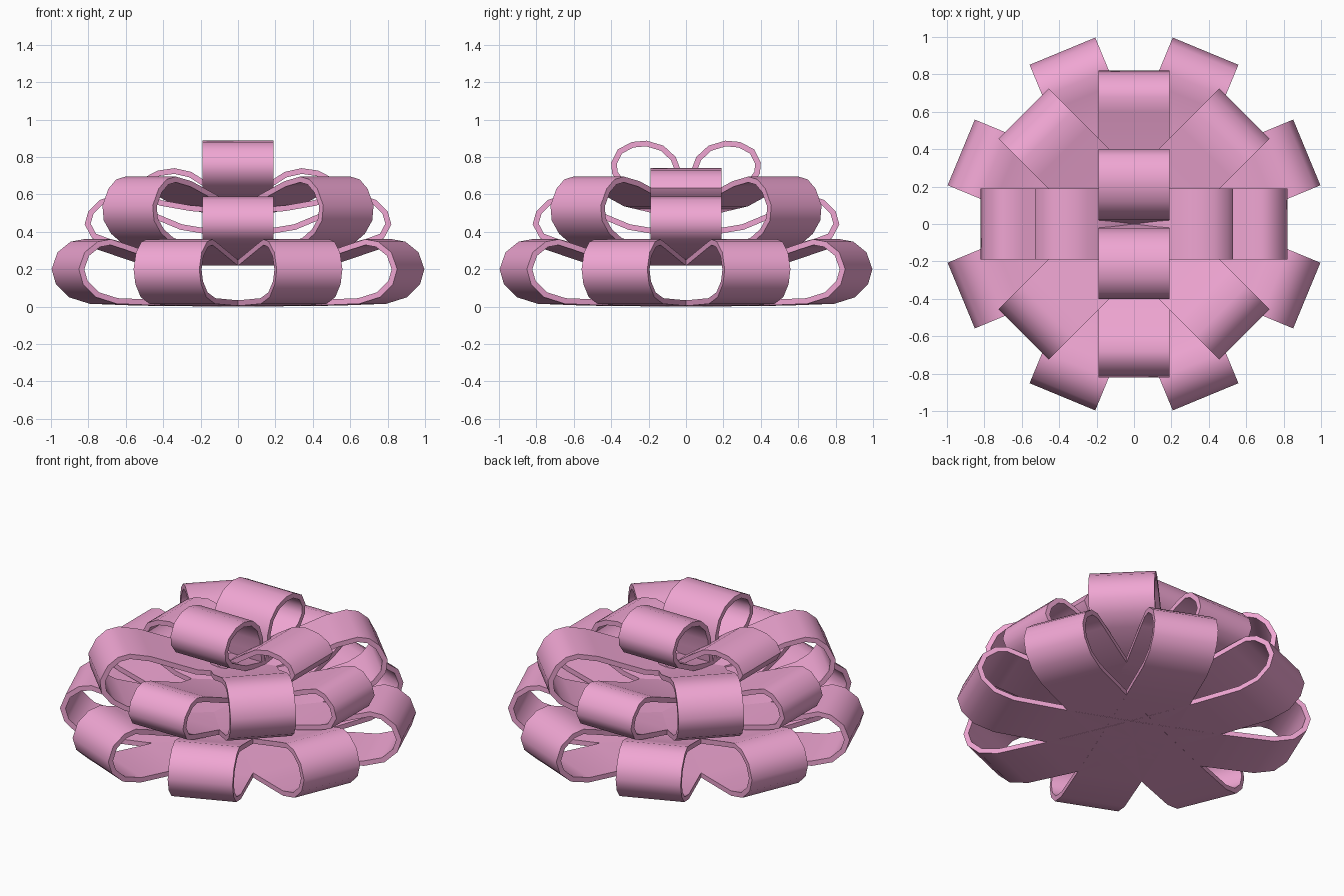
import bpy, math
from mathutils import Vector, Matrix

if "Cube" in bpy.data.objects:
    bpy.data.objects.remove(bpy.data.objects["Cube"])

HALF_WIDTH = 0.19
THICK = 0.03

pink = bpy.data.materials.new("pink_ribbon")
pink.diffuse_color = (0.87, 0.38, 0.65, 1)
pink.use_nodes = True
pink.node_tree.nodes["Principled BSDF"].inputs["Base Color"].default_value = pink.diffuse_color


def inset(points, t):
    """Offset an open profile to its left (the inside of the loop)."""
    pts = [Vector(p) for p in points]
    out = []
    for i, p in enumerate(pts):
        normals = []
        for a, b in ((i - 1, i), (i, i + 1)):
            if a >= 0 and b < len(pts):
                d = (pts[b] - pts[a]).normalized()
                normals.append(Vector((-d.y, d.x)))
        n = sum(normals, Vector((0, 0))).normalized()
        out.append(p + n * t / max(n.dot(normals[0]), 0.5))
    return out


def ribbon_loop(name, profile, degrees):
    """Sweep a radius/height profile across the ribbon width, then turn it."""
    outer = [Vector(p) for p in profile]
    inner = inset(profile, THICK)
    rot = Matrix.Rotation(math.radians(degrees), 3, 'Z')
    n = len(outer)
    verts = [rot @ Vector((p.x, y, p.y))
             for line in (outer, inner)
             for y in (-HALF_WIDTH, HALF_WIDTH) for p in line]
    A, B, C, D = 0, n, 2 * n, 3 * n
    faces = []
    for i in range(n - 1):
        j = i + 1
        faces += [(A + i, B + i, B + j, A + j), (C + i, C + j, D + j, D + i),
                  (A + i, A + j, C + j, C + i), (B + i, D + i, D + j, B + j)]
    faces += [(A, C, D, B), (A + n - 1, B + n - 1, D + n - 1, C + n - 1)]
    faces = [f[::-1] for f in faces]
    mesh = bpy.data.meshes.new(name)
    mesh.from_pydata(verts, [], faces)
    mesh.materials.append(pink)
    obj = bpy.data.objects.new(name, mesh)
    bpy.context.collection.objects.link(obj)
    bpy.ops.object.select_all(action='DESELECT')
    obj.select_set(True)
    bpy.context.view_layer.objects.active = obj
    bpy.ops.object.shade_smooth_by_angle(angle=math.radians(55))


# Profiles run from the bottom centre, around the outside, to the top centre
bottom = [(0, 0), (0.5, 0.005), (0.78, 0.015), (0.90, 0.05), (0.975, 0.12),
          (1.0, 0.2), (0.966, 0.29), (0.89, 0.347), (0.815, 0.36),
          (0.73, 0.335), (0.46, 0.25), (0.3, 0.25), (0, 0.25)]
cardinal = [(0, 0.23), (0.45, 0.27), (0.70, 0.335), (0.78, 0.365),
            (0.82, 0.44), (0.80, 0.51), (0.74, 0.57), (0.68, 0.588),
            (0.60, 0.565), (0.3, 0.44), (0, 0.39)]
diagonal = [(0, 0.24), (0.45, 0.27), (0.69, 0.34), (0.77, 0.39),
            (0.825, 0.46), (0.835, 0.54), (0.79, 0.63), (0.73, 0.68),
            (0.66, 0.695), (0.54, 0.67), (0.27, 0.565), (0, 0.52)]
upper = [(0, 0.5), (0.25, 0.51), (0.42, 0.54), (0.50, 0.58), (0.53, 0.635),
         (0.50, 0.69), (0.43, 0.727), (0.34, 0.74), (0.25, 0.72),
         (0.14, 0.65), (0, 0.55)]
crown = [(0, 0.53), (0.2, 0.575), (0.35, 0.65), (0.395, 0.71), (0.40, 0.77),
         (0.365, 0.84), (0.29, 0.88), (0.21, 0.887), (0.12, 0.86),
         (0.055, 0.80), (0.025, 0.72), (0.015, 0.64), (0, 0.55)]

# Bottom tier: eight wide loops
for k in range(8):
    ribbon_loop("bottom_loop", bottom, 22.5 + 45 * k)
# Middle tier: four flat loops on the axes, four tall ones between
for k in range(4):
    ribbon_loop("middle_flat_loop", cardinal, 90 * k)
    ribbon_loop("middle_tall_loop", diagonal, 45 + 90 * k)
# Top tier: two side loops and two round crown loops
for k in range(2):
    ribbon_loop("upper_side_loop", upper, 180 * k)
    ribbon_loop("crown_loop", crown, 90 + 180 * k)
